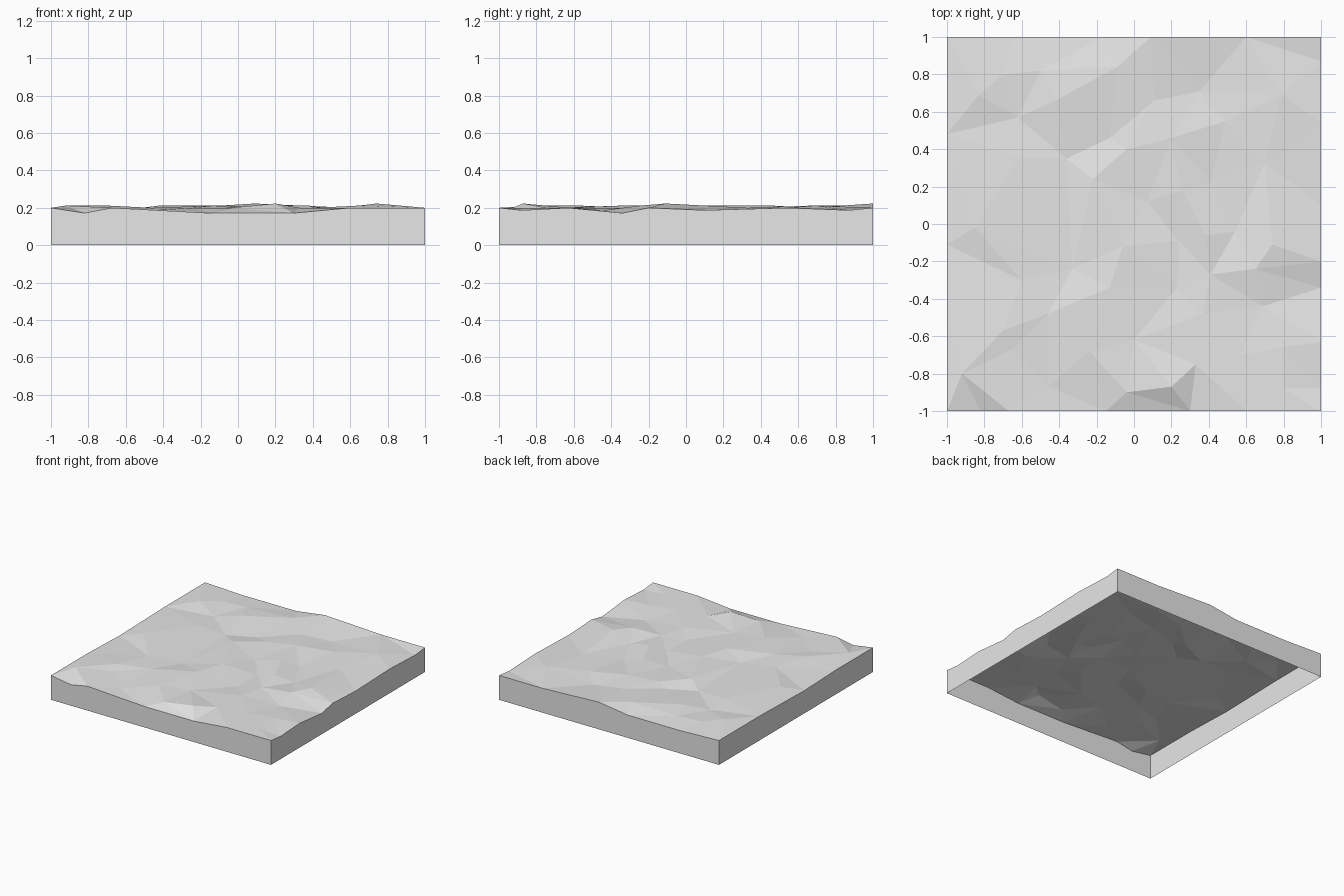
import bpy
import bmesh
from mathutils import Vector
from mathutils.geometry import delaunay_2d_cdt

# Remove the default cube
default_cube = bpy.data.objects.get("Cube")
if default_cube:
    bpy.data.objects.remove(default_cube, do_unlink=True)


def make_material(name, color):
    material = bpy.data.materials.new(name)
    material.use_nodes = True
    material.diffuse_color = color
    shader = next(n for n in material.node_tree.nodes if n.type == "BSDF_PRINCIPLED")
    shader.inputs["Base Color"].default_value = color
    return material


# Ground points in hundredths of a unit, grouped by how far they rise
hollows = [(-82, -100), (100, -34), (30, -100), (-15, -100)]
dips = [(-17, 100), (-65, 100), (-62, 57), (-36, 35), (-13, 46), (7, 12),
        (-33, -24), (24, -9), (54, -4), (23, -34), (69, -44), (35, 71),
        (-100, -11), (100, -88), (100, 10), (100, 87), (41, 22), (-46, -87)]
flats = [(-100, 48), (-100, -52), (-100, -80), (-67, -100), (60, -100),
         (100, -63), (100, -20), (100, 54), (60, 100), (-50, 82), (-70, 80),
         (-61, 36), (-4, 40), (11, 66), (49, 55), (70, 33), (-60, -30),
         (-65, -67), (-24, -68), (0, -62), (37, -48), (79, -66), (41, -27),
         (57, -70), (-4, -90), (-46, -48), (80, -88), (33, -75)]
rises = [(-83, 69), (-42, 66), (-9, 84), (-22, 24), (20, 46), (26, 18),
         (-85, -2), (-6, -12), (-13, -34), (-70, -57), (-92, -80),
         (38, -6), (65, -24), (79, 69)]
peaks = [(9, 100), (74, -11), (20, -87)]
corners = [(x, y) for x in (-100, 100) for y in (-100, 100)]

levels = {0.172: hollows, 0.187: dips, 0.2: flats + corners,
          0.212: rises, 0.223: peaks}
points = [Vector((x / 100, y / 100, height))
          for height, group in levels.items() for x, y in group]

# Faceted ground: triangulate the scattered points
flat_points = [point.to_2d() for point in points]
_, _, triangles, sources, _, _ = delaunay_2d_cdt(flat_points, [], [], 0, 0.0001)

bm = bmesh.new()
ground = [bm.verts.new(points[source[0]]) for source in sources]
for triangle in triangles:
    bm.faces.new([ground[i] for i in triangle])

# Side walls: drop the rim to the base, leaving the underside open
rim = [edge for edge in bm.edges if edge.is_boundary]
skirt = bmesh.ops.extrude_edge_only(bm, edges=rim)
for item in skirt["geom"]:
    if isinstance(item, bmesh.types.BMVert):
        item.co.z = 0
bmesh.ops.recalc_face_normals(bm, faces=bm.faces)

# An open shell: make sure the ground faces upward
if sum(face.normal.z for face in bm.faces) < 0:
    bmesh.ops.reverse_faces(bm, faces=bm.faces)

mesh = bpy.data.meshes.new("terrain_tile")
bm.to_mesh(mesh)
bm.free()
mesh.materials.append(make_material("pale_grey", (0.8, 0.8, 0.8, 1)))
terrain_tile = bpy.data.objects.new("terrain_tile", mesh)
bpy.context.collection.objects.link(terrain_tile)
